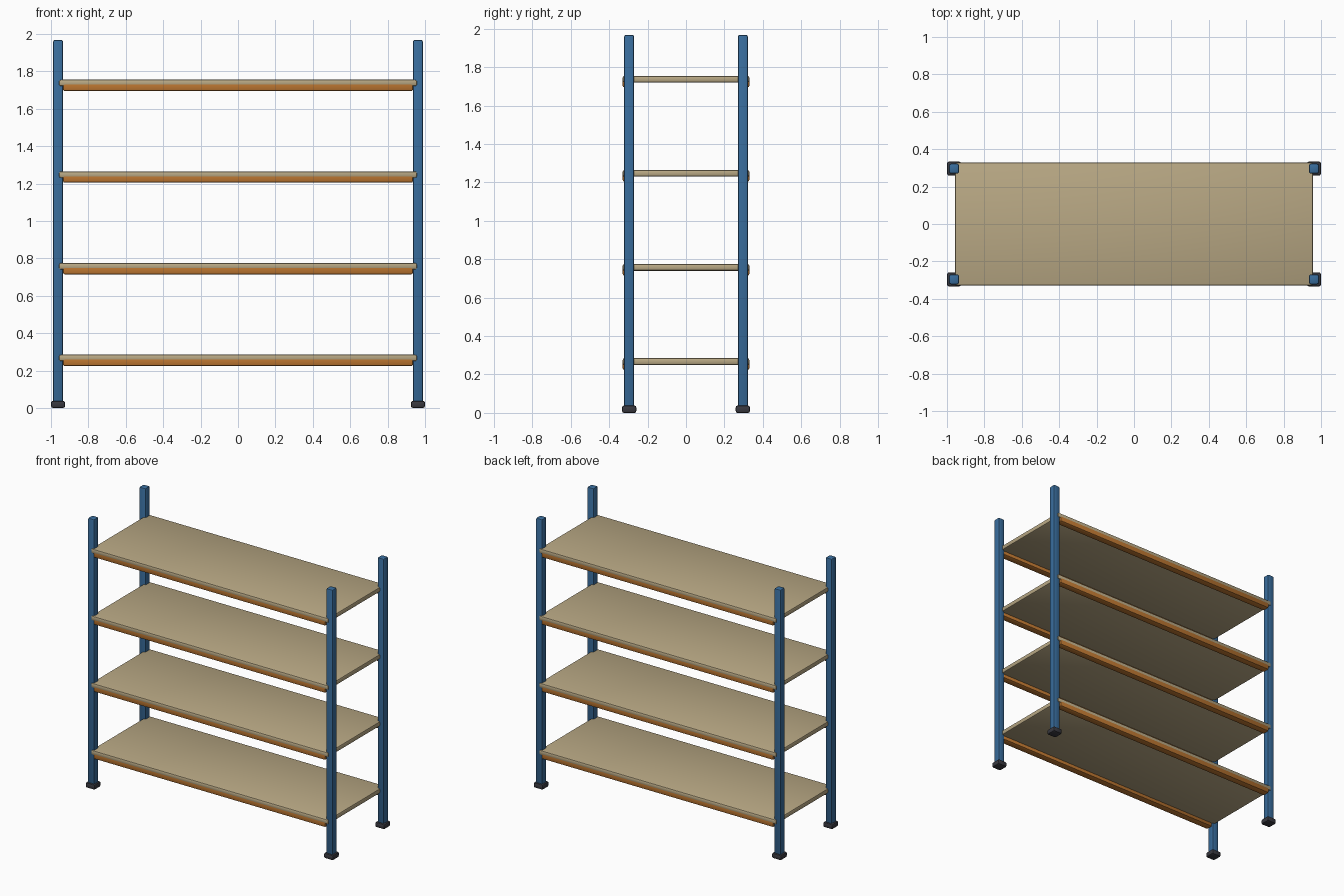
import bpy

cube = bpy.data.objects.get("Cube")
if cube:
    bpy.data.objects.remove(cube, do_unlink=True)


def material(name, r, g, b):
    mat = bpy.data.materials.new(name)
    mat.use_nodes = True
    mat.diffuse_color = (r, g, b, 1)
    bsdf = next(n for n in mat.node_tree.nodes if n.type == "BSDF_PRINCIPLED")
    bsdf.inputs["Base Color"].default_value = (r, g, b, 1)
    bsdf.inputs["Roughness"].default_value = 0.6
    return mat


BLUE = material("blue_steel", 0.04, 0.15, 0.33)
ORANGE = material("orange_steel", 0.50, 0.18, 0.03)
BOARD = material("tan_board", 0.48, 0.39, 0.23)
RUBBER = material("dark_rubber", 0.04, 0.04, 0.05)


def rounded_box(name, centre, size, bevel, mat):
    bpy.ops.mesh.primitive_cube_add(size=1, location=centre)
    obj = bpy.context.object
    obj.name = obj.data.name = name
    obj.scale = size
    bpy.ops.object.transform_apply(location=False, rotation=False, scale=True)
    obj.data.materials.append(mat)
    mod = obj.modifiers.new("edge_bevel", "BEVEL")
    mod.width = bevel
    mod.segments = 2
    bpy.ops.object.modifier_apply(modifier=mod.name)
    bpy.ops.object.shade_smooth_by_angle()
    return obj


POST_X, POST_Y = 0.962, 0.296
HEIGHT = 1.968
SIDES = {"left": 1, "right": -1}
ENDS = {"front": -1, "back": 1}

# Four uprights standing on rubber feet
for side, sx in SIDES.items():
    for end, sy in ENDS.items():
        x, y = sx * POST_X, sy * POST_Y
        rounded_box(f"{end}_{side}_post", (x, y, (HEIGHT + 0.03) / 2),
                    (0.053, 0.053, HEIGHT - 0.03), 0.01, BLUE)
        rounded_box(f"{end}_{side}_foot", (x, y, 0.019),
                    (0.075, 0.075, 0.038), 0.01, RUBBER)

# Four shelf boards, each carried by a front and a back beam
for i in range(4):
    top = 0.285 + i * 0.49
    rounded_box(f"shelf_board_{i + 1}", (0, 0, top - 0.0175),
                (1.915, 0.66, 0.035), 0.01, BOARD)
    for end, sy in ENDS.items():
        rounded_box(f"{end}_beam_{i + 1}", (0, sy * 0.303, top - 0.037),
                    (1.87, 0.053, 0.047), 0.008, ORANGE)
